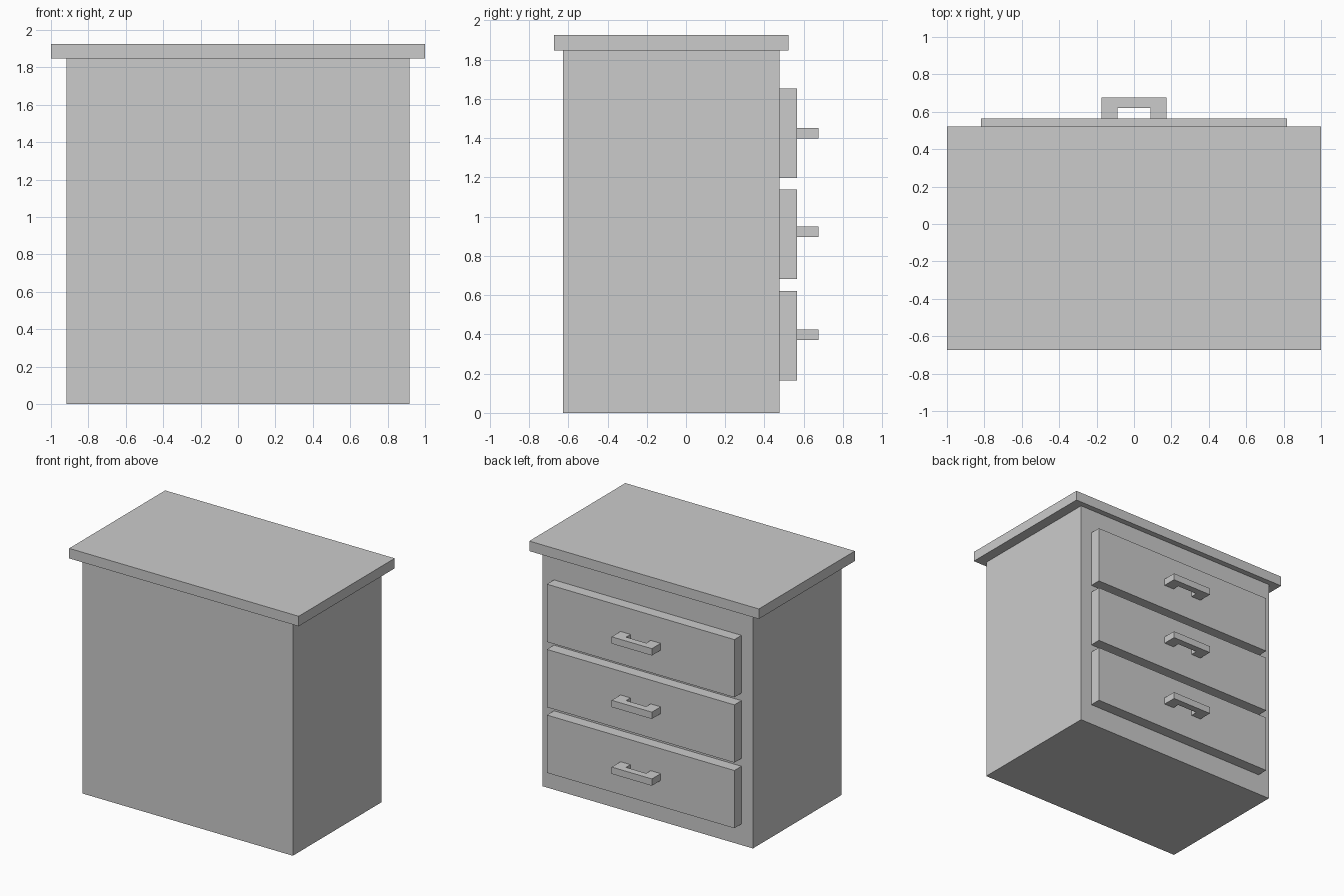
import bpy
import bmesh

if "Cube" in bpy.data.objects:
    bpy.data.objects.remove(bpy.data.objects["Cube"])


def prism(name, outline, z0, z1):
    """Extrude an xy outline (counter-clockwise) from z0 to z1."""
    bm = bmesh.new()
    face = bm.faces.new([bm.verts.new((x, y, z0)) for x, y in outline])
    ext = bmesh.ops.extrude_face_region(bm, geom=[face])
    for v in ext["geom"]:
        if isinstance(v, bmesh.types.BMVert):
            v.co.z = z1
    bmesh.ops.recalc_face_normals(bm, faces=bm.faces)
    mesh = bpy.data.meshes.new(name)
    bm.to_mesh(mesh)
    bm.free()
    obj = bpy.data.objects.new(name, mesh)
    bpy.context.collection.objects.link(obj)
    return obj


def box(name, half_width, y0, y1, z0, z1):
    w = half_width
    return prism(name, [(-w, y0), (w, y0), (w, y1), (-w, y1)], z0, z1)


BODY_Y, DRAWER_Y, HANDLE_Y = 0.477, 0.565, 0.675

# Cabinet carcass and overhanging top
box("cabinet_body", 0.917, -0.627, BODY_Y, 0.0, 1.847)
box("cabinet_top", 1.0, -0.673, 0.522, 1.847, 1.926)

# U-shaped handle outline seen from above
right_half = [(0.175, DRAWER_Y), (0.175, HANDLE_Y)]
inner = [(0.088, 0.62), (0.088, DRAWER_Y)]
handle = (right_half + [(-x, y) for x, y in reversed(right_half)]
          + [(-x, y) for x, y in reversed(inner)] + inner)

# Three drawers, each with its handle: (drawer bottom, handle centre)
for name, z, hz in (("bottom", 0.166, 0.398), ("middle", 0.683, 0.924), ("top", 1.197, 1.424)):
    box(f"{name}_drawer_front", 0.817, BODY_Y, DRAWER_Y, z, z + 0.455)
    prism(f"{name}_drawer_handle", handle, hz - 0.027, hz + 0.027)
